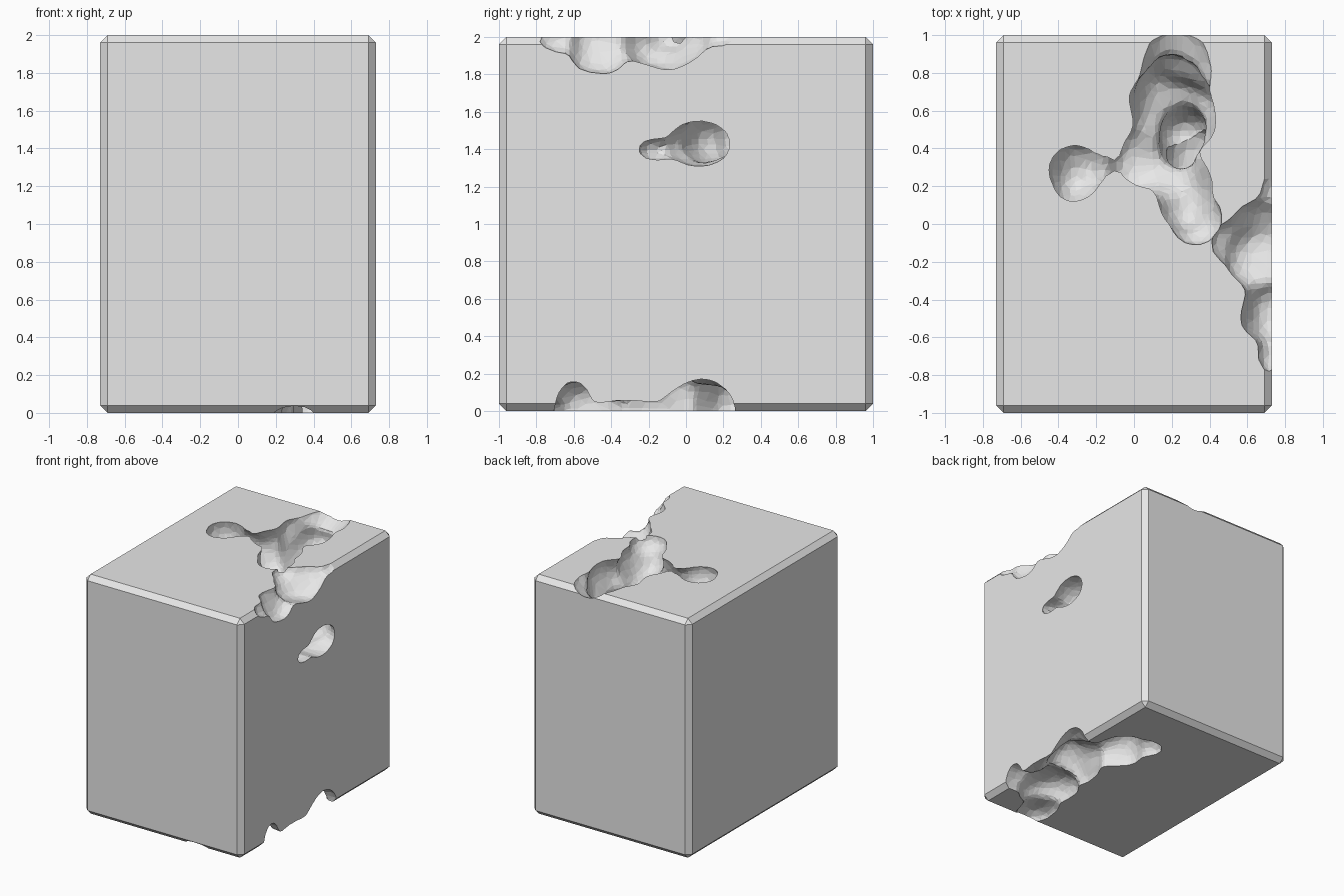
import bpy, bmesh
from mathutils import Vector, Matrix, noise

old = bpy.data.objects.get("Cube")
if old:
    bpy.data.objects.remove(old, do_unlink=True)

stone = bpy.data.materials.new("grey stone")
stone.use_nodes = True
stone.diffuse_color = (0.8, 0.8, 0.8, 1)
stone.node_tree.nodes["Principled BSDF"].inputs["Base Color"].default_value = (0.8, 0.8, 0.8, 1)


def new_object(name, bm):
    mesh = bpy.data.meshes.new(name)
    bm.to_mesh(mesh)
    bm.free()
    obj = bpy.data.objects.new(name, mesh)
    bpy.context.collection.objects.link(obj)
    return obj


def hollow(name, blobs):
    """Rough cavity made by fusing (centre, radii) blobs."""
    bm = bmesh.new()
    for centre, radii in blobs:
        place = Matrix.Translation(centre) @ Matrix.Diagonal((*radii, 1))
        made = bmesh.ops.create_icosphere(bm, subdivisions=4, radius=1, matrix=place)
        for v in made["verts"]:
            out = (v.co - Vector(centre)).normalized()
            v.co += out * noise.noise(v.co * 5) * min(radii) * 0.25
    obj = new_object(name, bm)
    remesh = obj.modifiers.new("fuse", "REMESH")
    remesh.mode = "VOXEL"
    remesh.voxel_size = 0.03
    soften = obj.modifiers.new("soften", "SMOOTH")
    soften.iterations = 3
    facet = obj.modifiers.new("facet", "DECIMATE")
    facet.ratio = 0.3
    obj.hide_render = True
    return obj


# Solid block with chamfered edges
bm = bmesh.new()
bmesh.ops.create_cube(bm, size=1, matrix=Matrix.Translation((0, 0, 1)) @ Matrix.Diagonal((1.46, 2, 2, 1)))
bmesh.ops.bevel(bm, geom=bm.edges[:], offset=0.04, segments=1, affect="EDGES")
block = new_object("eroded_block", bm)

cavities = [
    # Main crater on top, its side pocket, and the shaft below
    hollow("top_crater", [
        ((0.20, 0.58, 1.88), (0.24, 0.30, 0.30)),
        ((0.22, 0.82, 2.03), (0.20, 0.24, 0.13)),
        ((0.10, 0.36, 1.85), (0.26, 0.24, 0.22)),
        ((0.26, 0.20, 1.93), (0.17, 0.24, 0.17)),
        ((0.33, 0.02, 2.00), (0.14, 0.14, 0.11)),
        ((-0.31, 0.27, 1.95), (0.14, 0.16, 0.18)),
        ((-0.14, 0.32, 1.88), (0.14, 0.13, 0.13)),
        ((0.26, 0.46, 1.60), (0.15, 0.16, 0.22)),
    ]),
    # Broken upper edge
    hollow("edge_break_top", [
        ((0.72, -0.12, 1.99), (0.26, 0.25, 0.17)),
        ((0.52, -0.10, 2.01), (0.12, 0.12, 0.10)),
        ((0.74, -0.46, 2.00), (0.18, 0.18, 0.20)),
        ((0.75, -0.66, 2.01), (0.10, 0.14, 0.10)),
        ((0.75, 0.14, 2.02), (0.09, 0.16, 0.08)),
    ]),
    # Side tunnel
    hollow("side_tunnel", [
        ((0.68, 0.06, 1.43), (0.20, 0.19, 0.13)),
        ((0.70, -0.15, 1.40), (0.13, 0.12, 0.07)),
        ((0.48, 0.16, 1.46), (0.22, 0.18, 0.14)),
        ((0.32, 0.32, 1.48), (0.18, 0.18, 0.14)),
    ]),
    # Undercut along the lower edge
    hollow("edge_break_bottom", [
        ((0.66, 0.07, 0.01), (0.22, 0.20, 0.17)),
        ((0.40, 0.28, 0.02), (0.22, 0.27, 0.20)),
        ((0.28, 0.46, 0.00), (0.13, 0.14, 0.12)),
        ((0.48, -0.16, 0.03), (0.22, 0.26, 0.22)),
        ((0.70, -0.60, 0.01), (0.20, 0.11, 0.17)),
        ((0.44, -0.52, 0.00), (0.22, 0.24, 0.18)),
        ((0.30, -0.82, -0.02), (0.15, 0.22, 0.09)),
        ((0.70, -0.32, -0.01), (0.16, 0.24, 0.07)),
    ]),
]

# Carve every cavity, bake the result and drop the cutters
for cutter in cavities:
    cut = block.modifiers.new(cutter.name, "BOOLEAN")
    cut.operation = "DIFFERENCE"
    cut.solver = "EXACT"
    cut.object = cutter
graph = bpy.context.evaluated_depsgraph_get()
carved = bpy.data.meshes.new_from_object(block.evaluated_get(graph))
block.modifiers.clear()
block.data = carved
for cutter in cavities:
    bpy.data.objects.remove(cutter, do_unlink=True)

carved.materials.clear()
carved.materials.append(stone)
for face in carved.polygons:
    face.material_index = 0
    face.use_smooth = False
